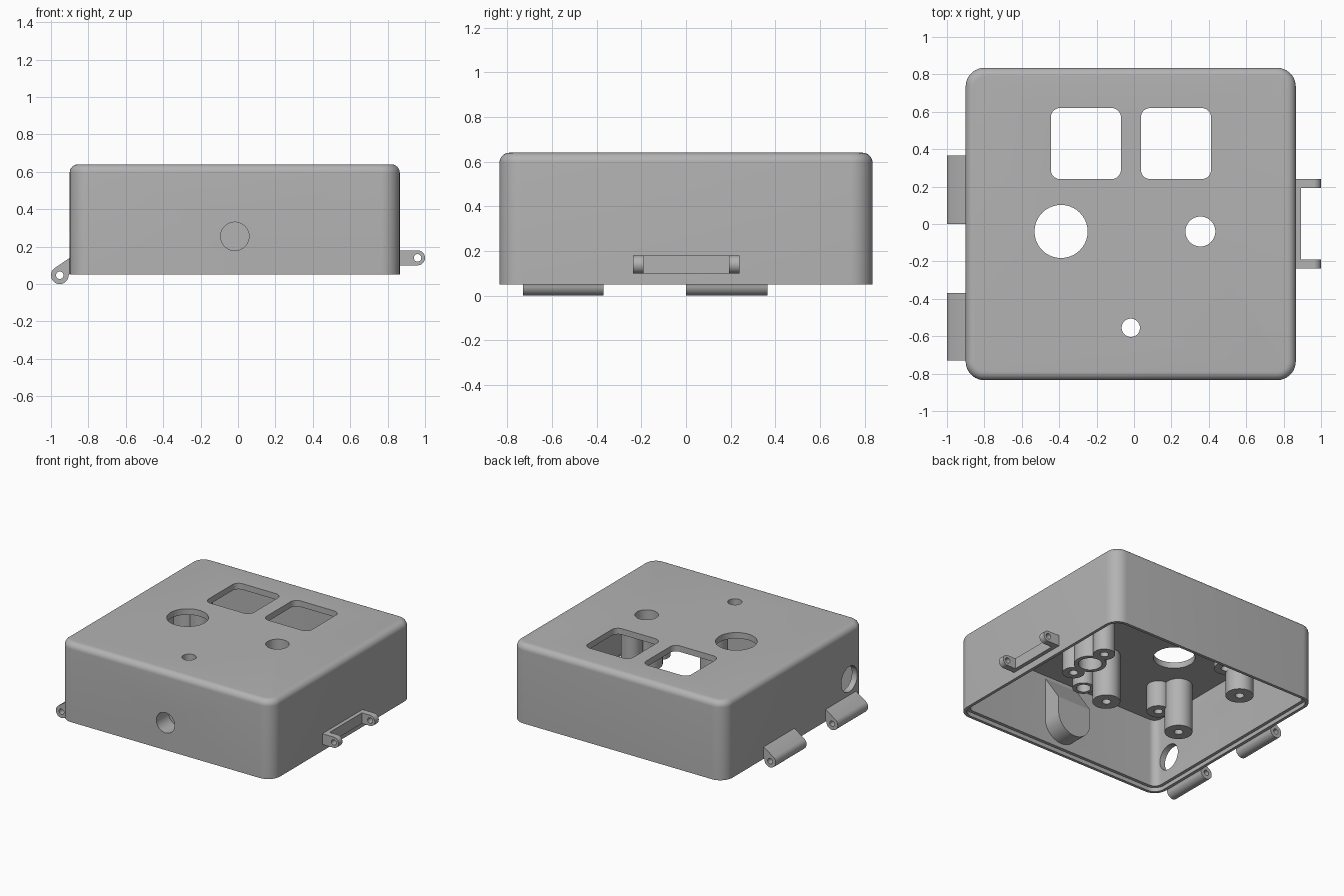
import bpy, bmesh, math
from mathutils import Vector

if "Cube" in bpy.data.objects:
    bpy.data.objects.remove(bpy.data.objects["Cube"])

GREY = (0.45, 0.45, 0.45, 1)
mat = bpy.data.materials.new("matte grey plastic")
mat.use_nodes = True
mat.diffuse_color = GREY
mat.node_tree.nodes["Principled BSDF"].inputs["Base Color"].default_value = GREY

BOTTOM, TOP, CEILING = 0.05, 0.64, 0.595
LEFT, RIGHT, FRONT, BACK = -0.9, 0.865, -0.835, 0.835


def arc(cx, cy, r, a0=0, a1=360, n=40):
    """Points on an arc; a full turn leaves out the repeated end point."""
    steps = n if a1 - a0 == 360 else n - 1
    angles = [math.radians(a0 + (a1 - a0) * i / steps) for i in range(n)]
    return [(cx + r * math.cos(a), cy + r * math.sin(a)) for a in angles]


def rounded_rect(x0, y0, x1, y1, r, n=10):
    return (arc(x1 - r, y1 - r, r, 0, 90, n) + arc(x0 + r, y1 - r, r, 90, 180, n)
            + arc(x0 + r, y0 + r, r, 180, 270, n) + arc(x1 - r, y0 + r, r, 270, 359.99, n))


def loft(name, rings, closed=False):
    """Skin equal rings in order, then cap the ends or join them."""
    bm = bmesh.new()
    loops = [[bm.verts.new(p) for p in ring] for ring in rings]
    pairs = list(zip(loops, loops[1:]))
    if closed:
        pairs.append((loops[-1], loops[0]))
    else:
        bm.faces.new(loops[0])
        bm.faces.new(loops[-1])
    n = len(loops[0])
    for a, b in pairs:
        for i in range(n):
            j = (i + 1) % n
            bm.faces.new((a[i], a[j], b[j], b[i]))
    bmesh.ops.recalc_face_normals(bm, faces=bm.faces)
    mesh = bpy.data.meshes.new(name)
    bm.to_mesh(mesh)
    bm.free()
    obj = bpy.data.objects.new(name, mesh)
    bpy.context.collection.objects.link(obj)
    mesh.materials.append(mat)
    return obj


def place(points, axis, d):
    """Put a flat outline at distance d along an axis."""
    order = {"x": lambda u, v: (d, u, v), "y": lambda u, v: (u, d, v), "z": lambda u, v: (u, v, d)}
    return [Vector(order[axis](u, v)) for u, v in points]


def prism(name, points, axis, lo, hi):
    return loft(name, [place(points, axis, lo), place(points, axis, hi)])


def cut(obj, cutters):
    bpy.context.view_layer.objects.active = obj
    for c in cutters:
        c.hide_render = True
        mod = obj.modifiers.new("cut", "BOOLEAN")
        mod.operation, mod.solver, mod.object = "DIFFERENCE", "EXACT", c
        bpy.ops.object.modifier_apply(modifier=mod.name)
        bpy.data.objects.remove(c)


def tube(name, x, y, tip, outer, inner):
    top = CEILING + 0.01
    steps = [(outer, top), (outer, tip), (inner, tip), (inner, top)]
    return loft(name, [place(arc(x, y, r), "z", z) for r, z in steps], closed=True)


# Hollow case: rounded top edge, outer wall, stepped rim, inner wall, ceiling
def case_ring(inset, z):
    pts = rounded_rect(LEFT + inset, FRONT + inset, RIGHT - inset, BACK - inset, max(0.1 - inset, 0.02))
    return place(pts, "z", z)


FILLET = 0.045
rings = []
for i in range(9):
    a = math.radians(90 - 90 * i / 8)
    rings.append(case_ring(FILLET * (1 - math.cos(a)), TOP - FILLET * (1 - math.sin(a))))
rings += [case_ring(i, z) for i, z in
          [(0, BOTTOM), (0.022, BOTTOM), (0.022, BOTTOM + 0.03), (0.045, BOTTOM + 0.03), (0.045, CEILING)]]
case = loft("case_shell", rings)

# Openings in the lid and walls
cutters = [prism("window_cutter", rounded_rect(x, 0.24, x + 0.375, 0.62, 0.05), "z", 0.5, 0.7)
           for x in (-0.445, 0.037)]
for x, y, r in [(-0.39, -0.04, 0.142), (0.355, -0.04, 0.08), (-0.017, -0.555, 0.049)]:
    cutters.append(prism("lid_hole_cutter", arc(x, y, r), "z", 0.5, 0.7))
cutters.append(prism("side_hole_cutter", arc(-0.65, 0.26, 0.095), "x", -0.95, -0.8))
cutters.append(prism("front_hole_cutter", arc(-0.017, 0.255, 0.076), "y", -0.9, -0.75))
cut(case, cutters)

# Ramped block behind the front hole, making it a blind socket
R = 0.14


def socket_outline(top):
    return arc(-0.017, 0.255, R, 180, 360.01, 24) + [(-0.017 + R, top), (-0.017 - R, top)]


socket = loft("front_socket", [place(socket_outline(CEILING), "y", FRONT + 0.03),
                               place(socket_outline(0.37), "y", -0.65)])
cut(socket, [prism("socket_cutter", arc(-0.017, 0.255, 0.076), "y", -0.9, -0.69)])

# Tall board posts, short posts and collars under the lid
for i, (x, y) in enumerate([(-0.015, -0.31), (-0.655, -0.31), (-0.655, 0.335)]):
    tube(f"tall_post_{i}", x, y, 0.23, 0.095, 0.03)
for i, (x, y) in enumerate([(-0.56, -0.41), (-0.535, 0.33)]):
    tube(f"short_post_{i}", x, y, 0.4, 0.08, 0.03)
for i, y in enumerate((-0.205, 0.12)):
    tube(f"button_post_{i}", 0.365, y, 0.27, 0.075, 0.03)
tube("button_collar", 0.355, -0.04, 0.27, 0.11, 0.08)
tube("lamp_collar", -0.017, -0.555, 0.445, 0.075, 0.049)

# Hinge knuckles along the right side
hinge = arc(-0.953, 0.047, 0.047, 130, 360, 30) + [(-0.89, 0.075), (-0.89, 0.145), (-0.9, 0.14)]
for name, y0, y1 in [("front_hinge", -0.73, -0.37), ("rear_hinge", 0.0, 0.365)]:
    cut(prism(name, hinge, "y", y0, y1),
        [prism("pin_cutter", arc(-0.953, 0.047, 0.02, n=24), "y", y0 - 0.1, y1 + 0.1)])

# Latch bracket on the left side: two eyes joined by a plate
eye = arc(0.96, 0.14, 0.04, -90, 90, 20) + [(0.855, 0.18), (0.855, 0.1)]
for name, y0, y1 in [("front_latch_eye", -0.237, -0.19), ("rear_latch_eye", 0.193, 0.24)]:
    cut(prism(name, eye, "y", y0, y1),
        [prism("pin_cutter", arc(0.96, 0.14, 0.02, n=24), "y", y0 - 0.1, y1 + 0.1)])
prism("latch_plate", [(0.855, 0.1), (0.893, 0.1), (0.893, 0.18), (0.855, 0.18)], "y", -0.2, 0.2)

# Smooth shading with sharp edges kept
bpy.ops.object.select_all(action="DESELECT")
for obj in bpy.context.scene.objects:
    if obj.type == "MESH" and mat.name in obj.data.materials:
        obj.select_set(True)
        bpy.context.view_layer.objects.active = obj
bpy.ops.object.shade_smooth_by_angle(angle=math.radians(30))
